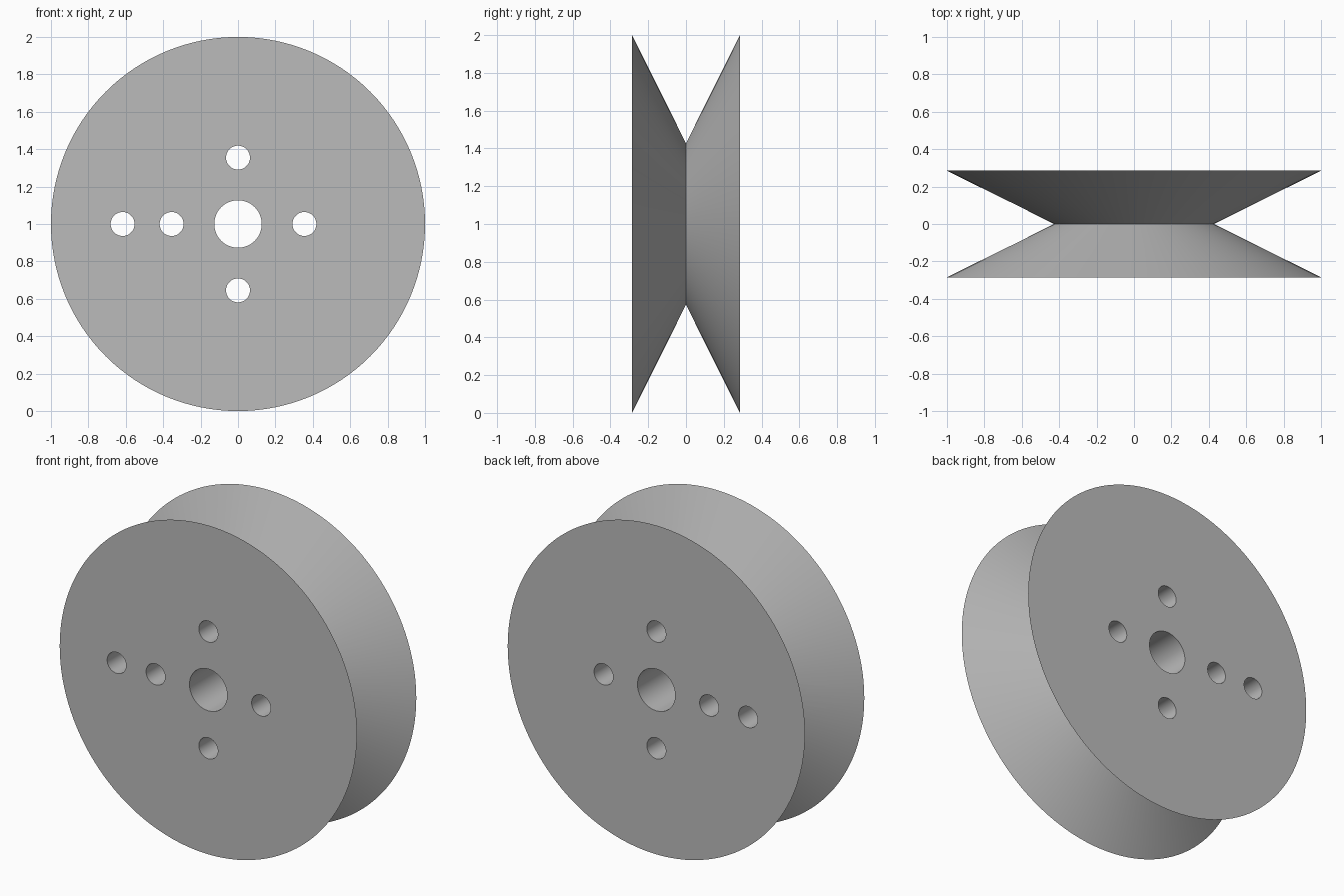
import bpy
import bmesh
from math import radians
from mathutils import Matrix, Vector

cube = bpy.data.objects.get("Cube")
if cube:
    bpy.data.objects.remove(cube, do_unlink=True)

RIM, NECK, HALF = 1.0, 0.427, 0.285
CENTER = Vector((0, 0, 1))
TURN = Matrix.Rotation(radians(90), 4, 'X')

grey = bpy.data.materials.new("plain_grey")
grey.use_nodes = True
colour = (0.5, 0.5, 0.5, 1)
grey.diffuse_color = colour
grey.node_tree.nodes["Principled BSDF"].inputs["Base Color"].default_value = colour


def make_object(name, bm):
    bmesh.ops.recalc_face_normals(bm, faces=bm.faces)
    mesh = bpy.data.meshes.new(name)
    bm.to_mesh(mesh)
    bm.free()
    mesh.materials.append(grey)
    obj = bpy.data.objects.new(name, mesh)
    bpy.context.collection.objects.link(obj)
    return obj


# Wheel body: two cones meeting at a narrow neck, with flat outer faces
bm = bmesh.new()
rings = []
for y, radius in ((-HALF, RIM), (0, NECK), (HALF, RIM)):
    place = Matrix.Translation(CENTER + Vector((0, y, 0))) @ TURN
    rings.append(bmesh.ops.create_circle(bm, segments=128, radius=radius, matrix=place)["verts"])
for a, b in zip(rings, rings[1:]):
    for i in range(len(a)):
        j = (i + 1) % len(a)
        bm.faces.new((a[i], a[j], b[j], b[i]))
bm.faces.new(rings[0])
bm.faces.new(rings[-1])
wheel = make_object("grooved_wheel", bm)

# Axle bore, four bolt holes around it and one outer hole
bm = bmesh.new()
SMALL, PITCH = 0.064, 0.355
holes = [(0, 0, 0.127), (-0.617, 0, SMALL)]
holes += [(x * PITCH, z * PITCH, SMALL) for x, z in ((1, 0), (-1, 0), (0, 1), (0, -1))]
for x, z, radius in holes:
    place = Matrix.Translation(CENTER + Vector((x, 0, z))) @ TURN
    bmesh.ops.create_cone(bm, cap_ends=True, segments=48, radius1=radius,
                          radius2=radius, depth=1, matrix=place)
cutter = make_object("hole_cutter", bm)
cutter.hide_render = True

cut = wheel.modifiers.new("holes", 'BOOLEAN')
cut.operation = 'DIFFERENCE'
cut.solver = 'EXACT'
cut.object = cutter

bpy.ops.object.select_all(action='DESELECT')
wheel.select_set(True)
bpy.context.view_layer.objects.active = wheel
bpy.ops.object.modifier_apply(modifier=cut.name)
bpy.data.objects.remove(cutter, do_unlink=True)
bpy.ops.object.shade_smooth_by_angle(angle=radians(30))
